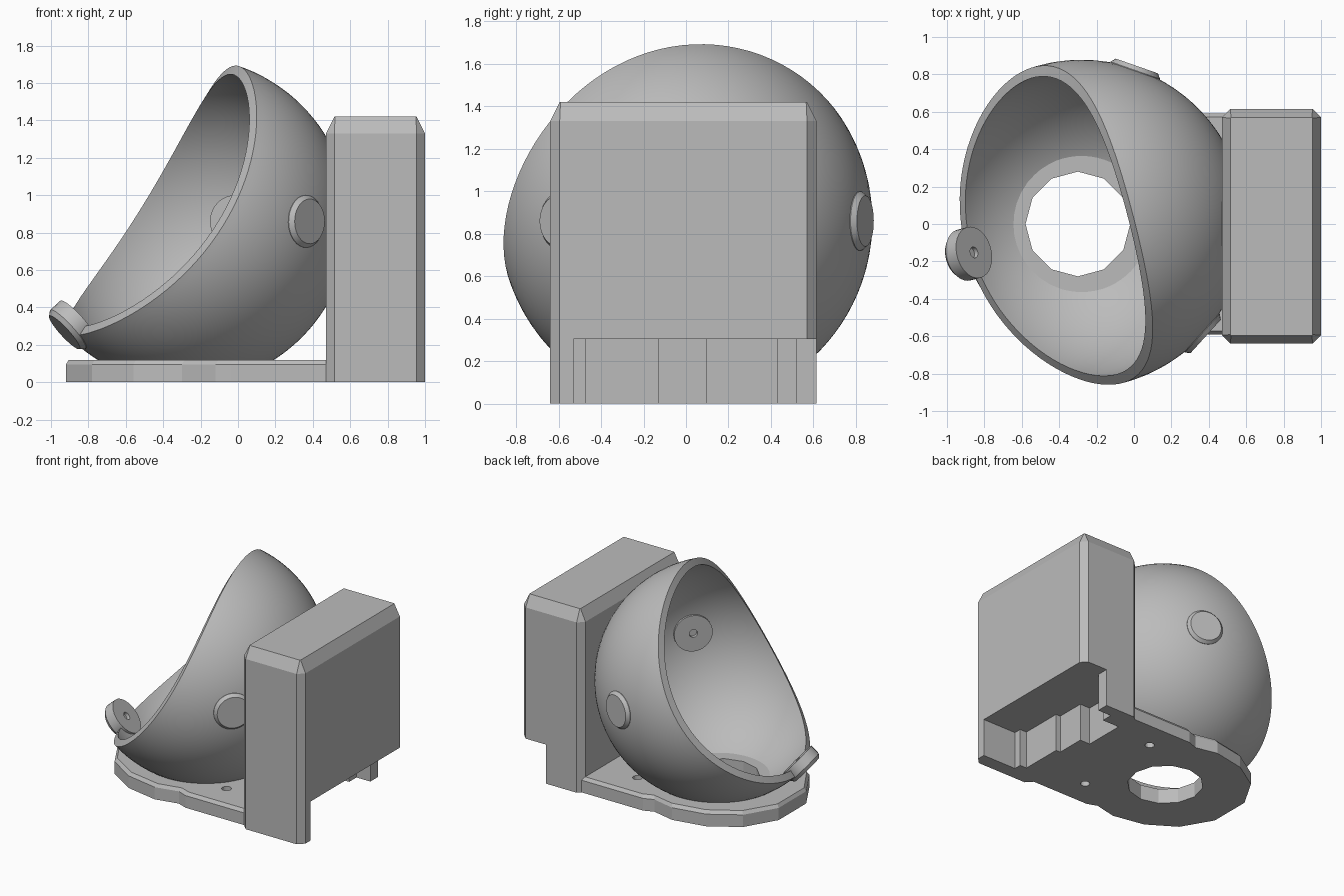
import bpy, bmesh, math
from mathutils import Vector

if "Cube" in bpy.data.objects:
    bpy.data.objects.remove(bpy.data.objects["Cube"])

grey = bpy.data.materials.new("plain grey")
grey.use_nodes = True
GREY = (0.5, 0.5, 0.5, 1)
grey.diffuse_color = GREY
grey.node_tree.nodes["Principled BSDF"].inputs["Base Color"].default_value = GREY

CENTRE = Vector((-0.28, 0, 0.86))
OUTER, INNER = 0.878, 0.825
PLATE_TOP = 0.12


def finish(bm, name, smooth=False):
    bmesh.ops.remove_doubles(bm, verts=bm.verts, dist=1e-5)
    bmesh.ops.recalc_face_normals(bm, faces=bm.faces)
    for f in bm.faces:
        f.smooth = smooth
    mesh = bpy.data.meshes.new(name)
    bm.to_mesh(mesh)
    bm.free()
    if smooth:
        mesh.set_sharp_from_angle(angle=math.radians(30))
    mesh.materials.append(grey)
    obj = bpy.data.objects.new(name, mesh)
    bpy.context.collection.objects.link(obj)
    return obj


def loft(bm, rings, closed=False):
    """Skin a list of equal-length rings of points."""
    rows = [[bm.verts.new(p) for p in ring] for ring in rings]
    n = len(rows[0])
    pairs = list(zip(rows, rows[1:]))
    if not closed:
        bm.faces.new(rows[0])
        bm.faces.new(rows[-1])
    for a, b in pairs:
        for i in range(n):
            j = (i + 1) % n
            bm.faces.new((a[i], a[j], b[j], b[i]))


def slab(name, layers):
    bm = bmesh.new()
    loft(bm, [[(x, y, z) for x, y in outline] for outline, z in layers])
    return finish(bm, name)


def cut(target, cutter):
    cutter.hide_render = True
    cutter.hide_viewport = True
    cutter.display_type = 'WIRE'
    mod = target.modifiers.new("cut", 'BOOLEAN')
    mod.operation = 'DIFFERENCE'
    mod.solver = 'EXACT'
    mod.object = cutter


def circle(x, y, r, n):
    return [(x + r * math.cos(math.tau * i / n), y + r * math.sin(math.tau * i / n))
            for i in range(n)]


# Round shell, opened by a gently curved cut
up = Vector((0.527, 0.096, 0.845)).normalized()
facing = Vector((-0.813, -0.234, 0.533)).normalized()
facing = (facing - up * facing.dot(up)).normalized()
side = facing.cross(up)


def shell_ring(radius, step, count=40, segments=96):
    ring = []
    for i in range(segments):
        phi = math.tau * i / segments
        c = 0.0
        for _ in range(25):
            c = (0.21 - 0.24 * radius ** 2 * (1 - c * c) * math.sin(phi) ** 2) / radius
        start = math.acos(c)
        theta = start + (math.pi - start) * step / count
        around = up * math.cos(phi) + side * math.sin(phi)
        ring.append(CENTRE + radius * (around * math.sin(theta) + facing * math.cos(theta)))
    return ring


bm = bmesh.new()
rings = [shell_ring(INNER, s) for s in range(39, -1, -1)]
rings += [shell_ring(OUTER, s) for s in range(40)]
loft(bm, rings)
bmesh.ops.bisect_plane(bm, geom=bm.verts[:] + bm.edges[:] + bm.faces[:],
                       plane_co=(0, 0, PLATE_TOP - 0.015), plane_no=(0, 0, 1), clear_inner=True)
finish(bm, "round_shell", smooth=True)


# Round bosses set through the shell wall, each with a small inner socket
def boss(name, direction):
    axis = Vector(direction).normalized()
    a = axis.orthogonal().normalized()
    b = axis.cross(a)
    profile = [(0.03, 0.82), (0.03, 0.795), (0.14, 0.795), (0.14, 0.87), (0.12, 0.895)]
    bm = bmesh.new()
    loft(bm, [[CENTRE + axis * h + a * x + b * y for x, y in circle(0, 0, r, 32)]
              for r, h in profile])
    finish(bm, name, smooth=True)


boss("left_boss", (0.33, 0.944, 0))
boss("right_boss", (0.74, -0.67, 0))
boss("rim_boss", (-0.72, -0.19, -0.66))

# Base plate with chamfered upper edge
half = [(-0.92, 0.17), (-0.78, 0.41), (-0.56, 0.55), (-0.3, 0.6),
        (-0.12, 0.56), (-0.04, 0.59), (0.5, 0.59)]
plate = half + [(x, -y) for x, y in reversed(half)]
plate_top = [(x + 0.015 if x < 0 else x, y * 0.97) for x, y in plate]
base = slab("base_plate", [(plate, 0), (plate, 0.095), (plate_top, PLATE_TOP)])
holes = [("centre_hole_cutter", -0.3, 0, 0.28, 12),
         ("left_screw_cutter", 0.16, 0.37, 0.035, 16),
         ("right_screw_cutter", 0.16, -0.37, 0.035, 16)]
for name, x, y, r, n in holes:
    ring = circle(x, y, r, n)
    cut(base, slab(name, [(ring, -0.1), (ring, 0.3)]))


# Chamfered rear housing, hollowed where the shell sits
def chamfered(x0, x1, y0, y1, c):
    return [(x0 + c, y0), (x1 - c, y0), (x1, y0 + c), (x1, y1 - c),
            (x1 - c, y1), (x0 + c, y1), (x0, y1 - c), (x0, y0 + c)]


body = chamfered(0.47, 1, -0.64, 0.615, 0.045)
crown = chamfered(0.515, 0.955, -0.595, 0.57, 0.004)
housing = slab("housing", [(body, 0.305), (body, 1.33), (crown, 1.42)])
bm = bmesh.new()
bmesh.ops.create_uvsphere(bm, u_segments=64, v_segments=32, radius=0.853)
bmesh.ops.translate(bm, verts=bm.verts, vec=CENTRE)
cut(housing, finish(bm, "shell_cutter", smooth=True))

# Housing foot, cut away at the back with a stepped inner wall
foot = [(0.515, -0.64), (0.955, -0.64), (1, -0.595), (1, -0.53), (0.7, -0.53), (0.7, -0.47),
        (0.64, -0.47), (0.64, -0.13), (0.6, -0.13), (0.6, 0.1), (0.51, 0.1), (0.51, 0.43),
        (0.66, 0.43), (0.66, 0.52), (0.78, 0.52), (0.78, 0.615), (0.515, 0.615),
        (0.47, 0.57), (0.47, -0.595)]
slab("housing_foot", [(foot, 0), (foot, 0.305)])
